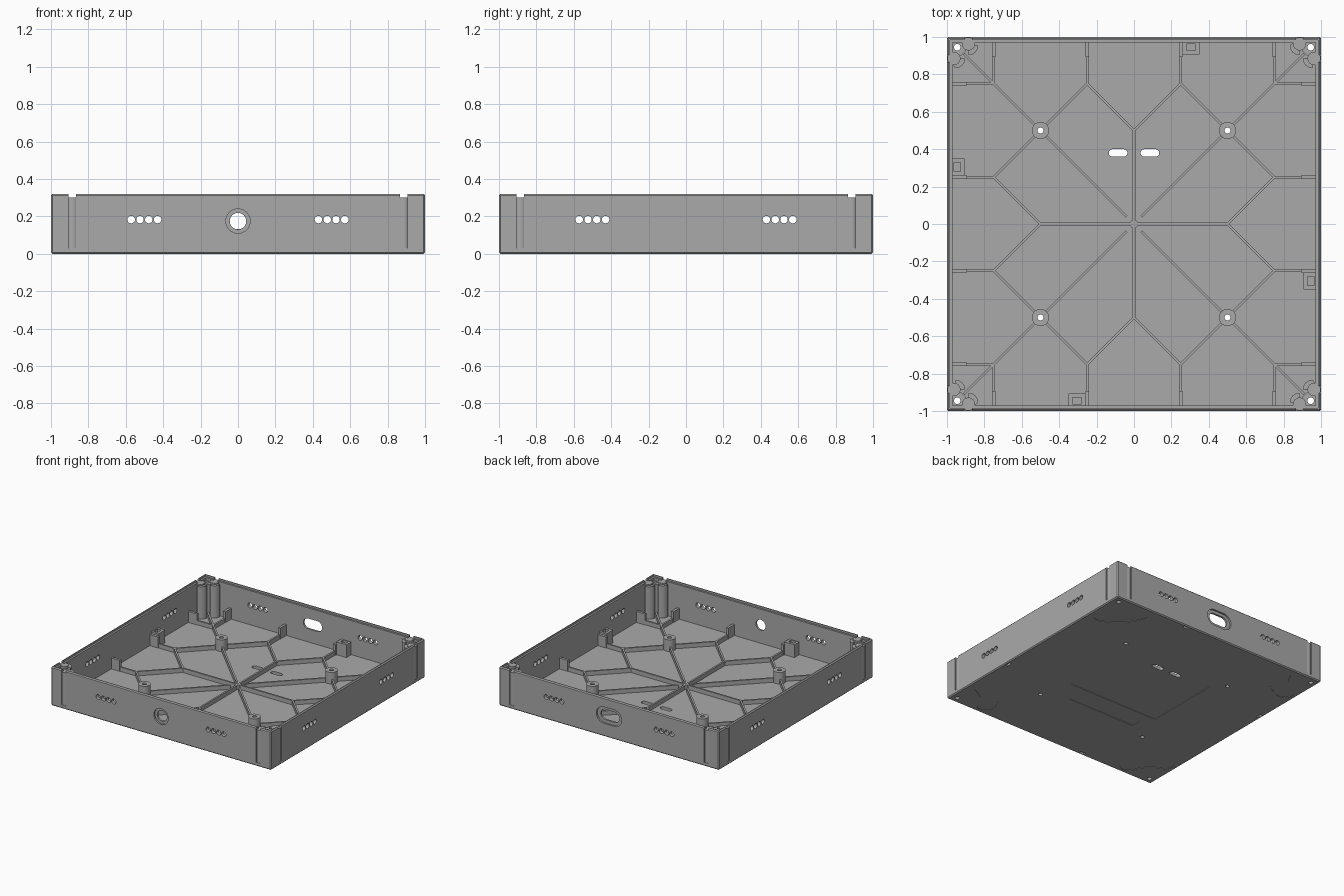
import bpy, bmesh
from math import pi, sin, cos, radians
from mathutils import Matrix, Vector

if "Cube" in bpy.data.objects:
    bpy.data.objects.remove(bpy.data.objects["Cube"], do_unlink=True)

WALL, FLOOR, TOP = 0.97, 0.025, 0.32
QUARTERS = [Matrix.Rotation(k * pi / 2, 4, 'Z') for k in range(4)]
UPRIGHT = Matrix.Rotation(pi / 2, 4, 'X')      # stands an outline up, facing the front

grey = bpy.data.materials.new("grey_plastic")
grey.use_nodes = True
colour = (0.40, 0.40, 0.40, 1)
grey.diffuse_color = colour
grey.node_tree.nodes["Principled BSDF"].inputs["Base Color"].default_value = colour


# Outlines
def circle(x, y, r, n=32):
    return [(x + r * cos(2 * pi * i / n), y + r * sin(2 * pi * i / n)) for i in range(n)]


def rect(x, y, w, d):
    return [(x - w / 2, y - d / 2), (x + w / 2, y - d / 2), (x + w / 2, y + d / 2), (x - w / 2, y + d / 2)]


def stadium(x, y, w, h):
    r, s = h / 2, (w - h) / 2
    arc = [i * pi / 12 - pi / 2 for i in range(13)]
    return ([(x + s + r * cos(a), y + r * sin(a)) for a in arc] +
            [(x - s - r * cos(a), y - r * sin(a)) for a in arc])


def strip(a, b, w):
    a, b = Vector(a), Vector(b)
    n = Vector((a.y - b.y, b.x - a.x)).normalized() * w / 2
    return [a - n, b - n, b + n, a + n]


def bean(cx, cy, radius, half, start, end, n=14):
    """Thick arc with round ends."""
    def polar(r, a, ox=0, oy=0):
        return (cx + ox + r * cos(a), cy + oy + r * sin(a))
    sweep = [start + (end - start) * i / n for i in range(n + 1)]
    cap = [i * pi / 8 for i in range(1, 8)]
    pts = [polar(radius + half, a) for a in sweep]
    pts += [polar(half, end + c, radius * cos(end), radius * sin(end)) for c in cap]
    pts += [polar(radius - half, a) for a in reversed(sweep)]
    pts += [polar(half, start + pi + c, radius * cos(start), radius * sin(start)) for c in cap]
    return pts


# Building and cutting
def prism(bm, outline, z0, z1, matrix=Matrix()):
    low = [bm.verts.new(matrix @ Vector((p[0], p[1], z0))) for p in outline]
    high = [bm.verts.new(matrix @ Vector((p[0], p[1], z1))) for p in outline]
    bm.faces.new(low[::-1])
    bm.faces.new(high)
    for i in range(len(low)):
        j = (i + 1) % len(low)
        bm.faces.new((low[i], low[j], high[j], high[i]))


def make(name, bm):
    bmesh.ops.recalc_face_normals(bm, faces=bm.faces[:])
    mesh = bpy.data.meshes.new(name)
    bm.to_mesh(mesh)
    bm.free()
    mesh.materials.append(grey)
    obj = bpy.data.objects.new(name, mesh)
    bpy.context.collection.objects.link(obj)
    return obj


def cut(obj, bm):
    cutter = make("cutter", bm)
    cutter.hide_render = True
    mod = obj.modifiers.new("cut", 'BOOLEAN')
    mod.operation, mod.solver, mod.object = 'DIFFERENCE', 'EXACT', cutter
    mod.use_self = True
    bpy.context.view_layer.objects.active = obj
    bpy.ops.object.modifier_apply(modifier=mod.name)
    bpy.data.objects.remove(cutter, do_unlink=True)


# Tray: chamfered block, hollowed with a stepped rim
bm = bmesh.new()
prism(bm, rect(0, 0, 2, 2), 0, TOP)
bmesh.ops.bevel(bm, geom=bm.edges[:], offset=0.008, segments=1, affect='EDGES')
tray = make("tray", bm)
for half, z in ((WALL, FLOOR), (0.985, 0.305)):
    bm = bmesh.new()
    prism(bm, rect(0, 0, 2 * half, 2 * half), z, 1)
    cut(tray, bm)

# Wall openings: vent rows, corner slots, round port in front, long port behind
bm = bmesh.new()
for q in QUARTERS:
    for side in (-1, 1):
        for i in range(4):
            prism(bm, circle(side * (0.43 + 0.047 * i), 0.183, 0.02, 20), 0.9, 1.1, q @ UPRIGHT)
        prism(bm, rect(side * 0.885, 0.19, 0.04, 0.32), 0.95, 1.1, q @ UPRIGHT)
prism(bm, circle(0, 0.175, 0.044), 0.9, 1.1, UPRIGHT)
prism(bm, stadium(0, 0.175, 0.17, 0.085), 0.9, 1.1, QUARTERS[2] @ UPRIGHT)
cut(tray, bm)
bm = bmesh.new()
prism(bm, circle(0, 0.175, 0.065), 0.986, 1.1, UPRIGHT)
prism(bm, stadium(0, 0.175, 0.23, 0.135), 0.986, 1.1, QUARTERS[2] @ UPRIGHT)
cut(tray, bm)

# Floor openings and shallow underside details
bm = bmesh.new()
for side in (-1, 1):
    prism(bm, stadium(side * 0.085, 0.38, 0.1, 0.04), -0.1, 0.1)
for q in QUARTERS:
    prism(bm, circle(0.5, 0.5, 0.016, 20), -0.1, 0.1, q)
    prism(bm, circle(0.945, 0.945, 0.018, 20), -0.1, 0.1, q)
    prism(bm, rect(0.31, 0.975, 0.045, 0.022), -0.1, 0.018, q)
    prism(bm, bean(0.98, 0.98, 0.29, 0.07, radians(197), radians(253)), -0.1, 0.003, q)
for path in ([(0.42, -0.23), (-0.4, -0.23), (-0.4, 0.41)],
             [(0.29, -0.41), (-0.33, -0.41), (-0.33, -0.33)]):
    for a, b in zip(path, path[1:]):
        prism(bm, strip(a, b, 0.008), -0.1, 0.004)
cut(tray, bm)

# Floor ribs in a honeycomb star
bm = bmesh.new()
paths = [[(0, 0), (0, 0.5), (0.25, 0.75), (0.25, 0.96)],
         [(0, 0.5), (-0.25, 0.75), (-0.25, 0.96)],
         [(0.25, 0.75), (0.5, 0.5), (0.75, 0.25)],
         [(0.04, 0.04), (0.47, 0.47)], [(0.53, 0.53), (0.91, 0.91)],
         [(0.75, 0.96), (0.75, 0.75), (0.96, 0.75)]]
for q in QUARTERS:
    for path in paths:
        for a, b in zip(path, path[1:]):
            if a == (0.25, 0.75) and b == (0.5, 0.5):
                b = (0.47, 0.53)
            elif a == (0.5, 0.5):
                a = (0.53, 0.47)
            prism(bm, strip(a, b, 0.014), FLOOR - 0.005, 0.06, q)
prism(bm, circle(0, 0, 0.022, 16), FLOOR - 0.005, 0.061)
ribs = make("floor_ribs", bm)
bm = bmesh.new()
for q in QUARTERS:
    prism(bm, circle(0.945, 0.945, 0.018, 20), -0.1, 0.1, q)
cut(ribs, bm)

# Taller tabs where ribs meet the walls
bm = bmesh.new()
for q in QUARTERS:
    for x in (-0.75, -0.25, 0.25, 0.75):
        prism(bm, rect(x, 0.933, 0.02, 0.08), FLOOR - 0.005, 0.115, q)
make("wall_tabs", bm)

# Hollow mounting posts
bm, bore = bmesh.new(), bmesh.new()
for q in QUARTERS:
    prism(bm, circle(0.5, 0.5, 0.046), FLOOR - 0.005, 0.12, q)
    prism(bore, circle(0.5, 0.5, 0.016, 20), -0.1, 0.5, q)
posts = make("mounting_posts", bm)
cut(posts, bore)

# Corner blocks with screw bores, and round pins filling the corner slots
bm, bore, pins = bmesh.new(), bmesh.new(), bmesh.new()
for q in QUARTERS:
    prism(bm, [(0.975, 0.975), (0.9, 0.975), (0.9, 0.925), (0.925, 0.9), (0.975, 0.9)],
          FLOOR - 0.005, 0.285, q)
    prism(bore, circle(0.945, 0.945, 0.018, 20), -0.1, 0.5, q)
    for x, y in ((0.885, 0.963), (0.963, 0.885)):
        prism(pins, circle(x, y, 0.035), FLOOR - 0.005, 0.3, q)
blocks = make("corner_blocks", bm)
cut(blocks, bore)
make("corner_pins", pins)

# Curved sleeves hugging the pins inside the walls
bm = bmesh.new()
for q in QUARTERS:
    for cx, cy, a in ((0.885, 0.955, 180), (0.955, 0.885, 180)):
        arc = [radians(a + i * 7.5) for i in range(0, 13)]
        outer = [(cx + 0.052 * cos(t), cy + 0.052 * sin(t)) for t in arc]
        prism(bm, outer + [(cx, 0.972 if cy > cx else cy), (cx - 0.03, 0.972)
                           if cy > cx else (cx - 0.03, cy)], FLOOR - 0.005, 0.29, q)
make("corner_sleeves", bm)

# Latch pockets on each wall
bm, pocket = bmesh.new(), bmesh.new()
for q in QUARTERS:
    prism(bm, rect(0.305, 0.94, 0.09, 0.066), FLOOR - 0.005, 0.13, q)
    prism(pocket, rect(0.305, 0.945, 0.05, 0.034), 0.05, 0.5, q)
latches = make("latch_pockets", bm)
cut(latches, pocket)

# Smooth the round surfaces, keep the edges crisp
bpy.ops.object.select_all(action='DESELECT')
for obj in bpy.context.collection.objects:
    if obj.type == 'MESH' and grey.name in obj.data.materials:
        obj.select_set(True)
        bpy.context.view_layer.objects.active = obj
bpy.ops.object.shade_smooth_by_angle(angle=radians(30))
